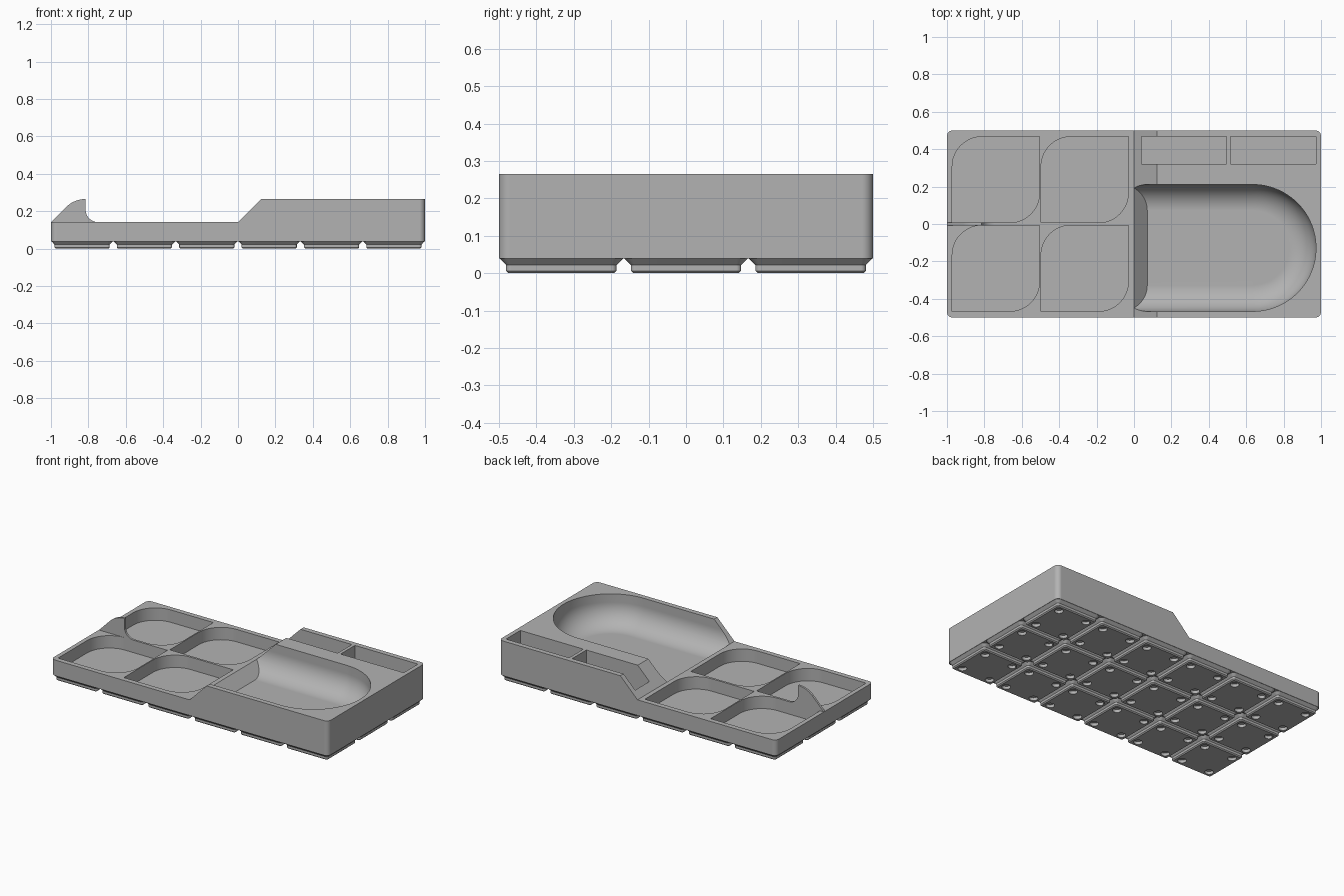
import bpy, bmesh
from math import sin, cos, pi, radians, sqrt
from mathutils import Vector

cube = bpy.data.objects.get("Cube")
if cube:
    bpy.data.objects.remove(cube, do_unlink=True)

LOW, HIGH, BASE = 0.141, 0.265, 0.039   # deck heights and underside of the body
CELL = 1 / 3

grey = bpy.data.materials.new("plain grey")
grey.use_nodes = True
COLOUR = (0.45, 0.45, 0.45, 1)
grey.diffuse_color = COLOUR
grey.node_tree.nodes["Principled BSDF"].inputs["Base Color"].default_value = COLOUR


def loft(name, rings):
    """Closed solid through matching rings of points."""
    bm = bmesh.new()
    loops = [[bm.verts.new(p) for p in ring] for ring in rings]
    count = len(loops[0])
    for a, b in zip(loops, loops[1:]):
        for i in range(count):
            j = (i + 1) % count
            bm.faces.new((a[i], a[j], b[j], b[i]))
    bm.faces.new(loops[0][::-1])
    bm.faces.new(loops[-1])
    bmesh.ops.recalc_face_normals(bm, faces=bm.faces)
    mesh = bpy.data.meshes.new(name)
    bm.to_mesh(mesh)
    bm.free()
    mesh.materials.append(grey)
    obj = bpy.data.objects.new(name, mesh)
    bpy.context.collection.objects.link(obj)
    return obj


def rounded(x0, x1, y0, y1, radii, z, steps=12):
    """Rectangle with its own radius at each corner, from the +x +y corner on."""
    corners = [(x1, y1, -1, -1), (x0, y1, 1, -1), (x0, y0, 1, 1), (x1, y0, -1, 1)]
    ring = []
    for k, ((x, y, sx, sy), r) in enumerate(zip(corners, radii)):
        for i in range(steps + 1 if r else 1):
            a = (k + i / steps) * pi / 2
            ring.append(Vector((x + sx * r + r * cos(a), y + sy * r + r * sin(a), z))
                        if r else Vector((x, y, z)))
    return ring


def box(name, x0, x1, y0, y1, z0, z1, radii=(0, 0, 0, 0)):
    return loft(name, [rounded(x0, x1, y0, y1, radii, z) for z in (z0, z1)])


def side_profile(name, points, y0, y1):
    return loft(name, [[(x, y, z) for x, z in points] for y in (y0, y1)])


def activate(obj):
    bpy.ops.object.select_all(action='DESELECT')
    obj.select_set(True)
    bpy.context.view_layer.objects.active = obj


def cut(obj, cutter):
    """Subtract the cutter and remove it."""
    cutter.hide_render = True
    mod = obj.modifiers.new("cut", 'BOOLEAN')
    mod.operation, mod.solver, mod.object = 'DIFFERENCE', 'EXACT', cutter
    activate(obj)
    bpy.ops.object.modifier_apply(modifier=mod.name)
    bpy.data.objects.remove(cutter, do_unlink=True)


def smooth(obj):
    activate(obj)
    bpy.ops.object.shade_smooth_by_angle(angle=radians(30))
    mod = obj.modifiers.new("even shading", 'WEIGHTED_NORMAL')
    mod.keep_sharp = True


# Body: rounded block with the low deck and ramp cut away
body = box("tray_body", -1, 1, -0.5, 0.5, BASE, HIGH, (0.03,) * 4)
ramp = HIGH - LOW
cut(body, side_profile("deck_cutter", [(-1.2, LOW), (0, LOW), (ramp + 0.1, HIGH + 0.1),
                                       (-1.2, HIGH + 0.1)], -0.6, 0.6))

# Four leaf-shaped pockets in the low deck
for x0 in (-0.972, -0.497):
    for y0 in (-0.467, 0.007):
        cut(body, box("pocket_cutter", x0, x0 + 0.467, y0, y0 + 0.46, 0.06, 0.4,
                      (0, 0.16, 0, 0.16)))

# Two narrow slots along the back of the high deck
for x0 in (0.04, 0.517):
    cut(body, box("slot_cutter", x0, x0 + 0.455, 0.32, 0.467, 0.06, 0.4))

# Scoop: round-ended hollow with a filleted floor and a sloping lip
FLOOR, FILLET, HALF, MID_Y, END_X = 0.07, 0.14, 0.339, -0.128, 0.634


def scoop_ring(inset, z):
    r = HALF - inset
    left = LOW - z
    ring = [Vector((left, MID_Y - r, z))]
    for i in range(49):
        a = -pi / 2 + pi * i / 48
        ring.append(Vector((END_X + r * cos(a), MID_Y + r * sin(a), z)))
    return ring + [Vector((left, MID_Y + r, z))]


rings = []
for i in range(17):
    a = pi / 2 * i / 16
    rings.append(scoop_ring(FILLET * (1 - sin(a)), FLOOR + FILLET * (1 - cos(a))))
rings.append(scoop_ring(0, HIGH + 0.1))
cut(body, loft("scoop_cutter", rings))
smooth(body)

# Fin standing on the wall between the two end pockets
FIN_X = -0.815
R = (FIN_X + 1 + LOW - HIGH) / (sqrt(2) - 1)
outline = [(-1, LOW - 0.001)]
for i in range(13):
    a = pi * 3 / 4 - pi / 4 * i / 12
    outline.append((FIN_X + R * cos(a), HIGH - R + R * sin(a)))
for i in range(13):
    a = pi + pi / 2 * i / 12
    outline.append((FIN_X + 0.068 + 0.068 * cos(a), LOW + 0.068 + 0.068 * sin(a)))
outline.append((FIN_X + 0.068, LOW - 0.001))
fin = side_profile("divider_fin", outline, -0.007, 0.007)
smooth(fin)

# Feet: one stepped foot with four round recesses, repeated on a grid
cx, cy = -1 + CELL / 2, -0.5 + CELL / 2
steps = [(0.0235, 0), (0.0172, 0.0063), (0.0172, 0.0215), (0, BASE)]
rings = []
for inset, z in steps:
    h = CELL / 2 - 0.002 - inset
    rings.append(rounded(cx - h, cx + h, cy - h, cy + h, (0.03 - inset,) * 4, z, 6))
foot = loft("base_feet", rings)
for sx in (-1, 1):
    for sy in (-1, 1):
        x, y, r = cx + sx * 0.103, cy + sy * 0.103, 0.0258
        cut(foot, box("recess_cutter", x - r, x + r, y - r, y + r, -0.02, 0.019, (r - 1e-5,) * 4))
smooth(foot)
for axis, count in ((0, 6), (1, 3)):
    arr = foot.modifiers.new("grid", 'ARRAY')
    arr.count = count
    arr.use_relative_offset = False
    arr.use_constant_offset = True
    offset = Vector((0, 0, 0))
    offset[axis] = CELL
    arr.constant_offset_displace = offset
